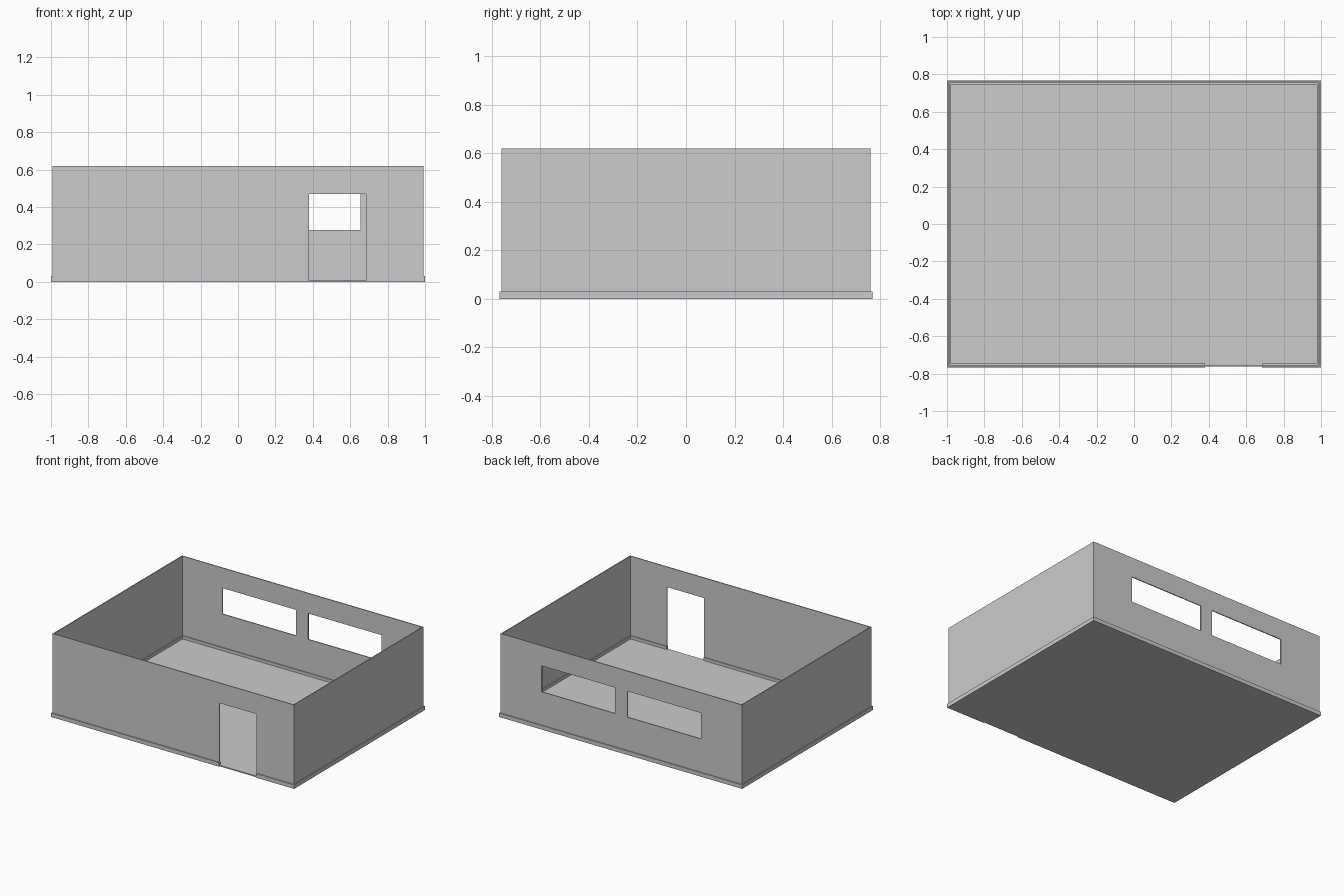
import bpy
import bmesh

if "Cube" in bpy.data.objects:
    bpy.data.objects.remove(bpy.data.objects["Cube"])

OUT_X, OUT_Y = 0.993, 0.761      # outer face of the walls
WALL, TRIM = 0.007, 0.007        # wall and skirting thickness
HEIGHT, TRIM_H, FLOOR = 0.62, 0.03, 0.008


def make_object(name, bm):
    bmesh.ops.recalc_face_normals(bm, faces=bm.faces)
    mesh = bpy.data.meshes.new(name)
    bm.to_mesh(mesh)
    bm.free()
    obj = bpy.data.objects.new(name, mesh)
    bpy.context.collection.objects.link(obj)
    return obj


def box(name, lo, hi):
    bm = bmesh.new()
    bmesh.ops.create_cube(bm, size=1)
    for v in bm.verts:
        v.co = [(a + b) / 2 + c * (b - a) for a, b, c in zip(lo, hi, v.co)]
    return make_object(name, bm)


def ring(name, offset, thick, z0, z1):
    """Mitred rectangular band; offset is measured outwards from the wall face."""
    bm = bmesh.new()
    loops = []
    for d, z in ((offset, z0), (offset, z1), (offset - thick, z1), (offset - thick, z0)):
        x, y = OUT_X + d, OUT_Y + d
        loops.append([bm.verts.new((sx * x, sy * y, z))
                      for sx, sy in ((-1, -1), (1, -1), (1, 1), (-1, 1))])
    for k in range(4):
        a, b = loops[k], loops[(k + 1) % 4]
        for i in range(4):
            j = (i + 1) % 4
            bm.faces.new((a[i], a[j], b[j], b[i]))
    return make_object(name, bm)


def cut(obj, cutters):
    bpy.context.view_layer.objects.active = obj
    for c in cutters:
        mod = obj.modifiers.new("opening", 'BOOLEAN')
        mod.operation, mod.solver, mod.object = 'DIFFERENCE', 'EXACT', c
        bpy.ops.object.modifier_apply(modifier=mod.name)


# Floor slab
box("floor", (-OUT_X, -OUT_Y, 0), (OUT_X, OUT_Y, FLOOR))

# Walls and skirting boards on both sides
walls = ring("walls", 0, WALL, FLOOR, HEIGHT)
outer_skirting = ring("outer_skirting", TRIM, TRIM, 0, TRIM_H)
inner_skirting = ring("inner_skirting", -WALL, TRIM, FLOOR, TRIM_H)

# Doorway at the front, two windows at the back
door = box("door_cutter", (0.38, -0.9, FLOOR - 0.0001), (0.685, -0.65, 0.47))
skirting_gap = box("gap_cutter", (0.38, -0.9, -0.05), (0.685, -0.65, 0.1))
windows = [box("window_cutter", (x, 0.65, 0.277), (x + 0.605, 0.9, 0.47))
           for x in (-0.655, 0.05)]
cut(walls, [door] + windows)
cut(outer_skirting, [skirting_gap])
cut(inner_skirting, [skirting_gap])

for c in [door, skirting_gap] + windows:
    bpy.data.objects.remove(c, do_unlink=True)
